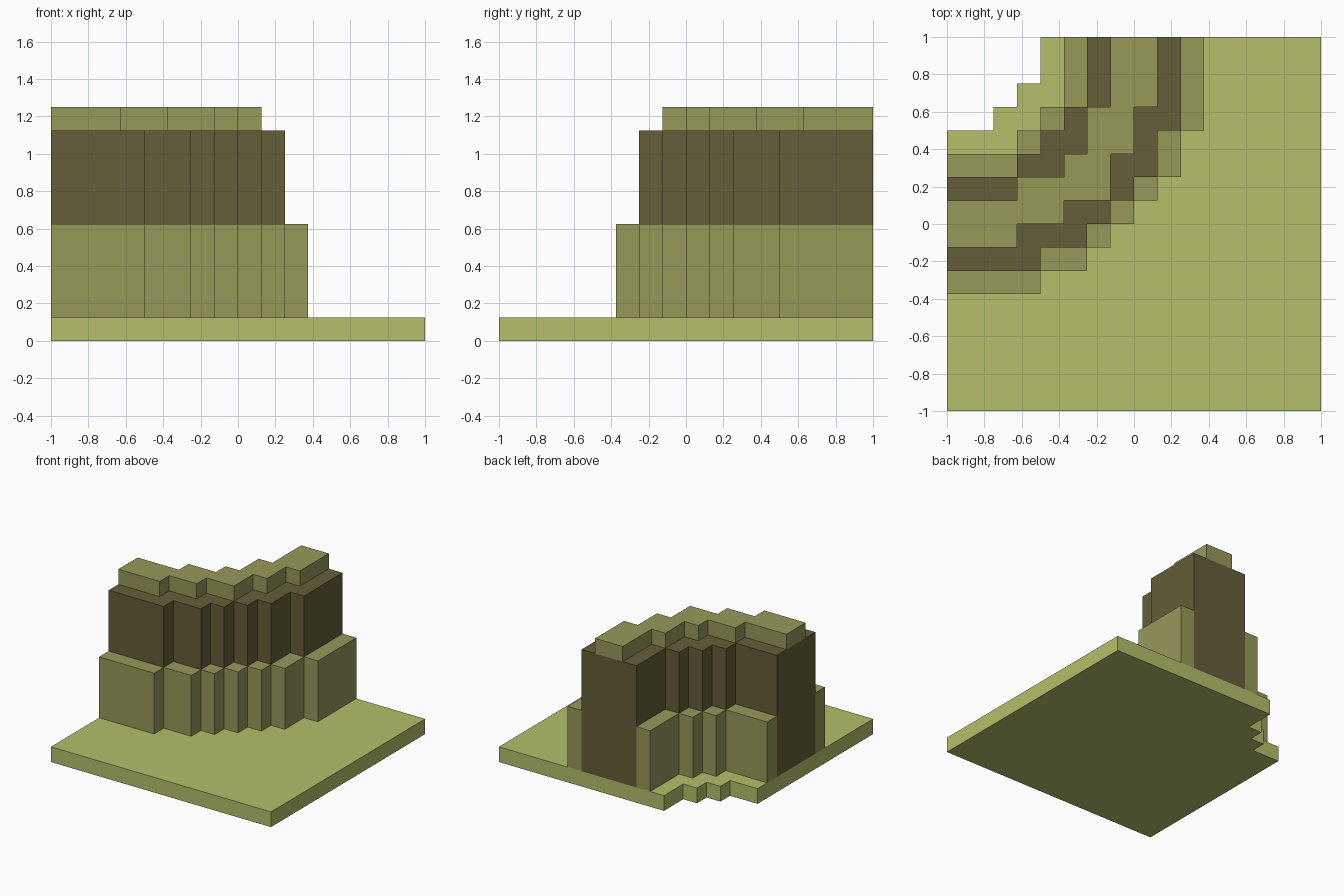
import bpy
import bmesh

cube = bpy.data.objects.get("Cube")
if cube:
    bpy.data.objects.remove(cube, do_unlink=True)

STEP = 0.125  # every part sits on this block grid


def make_material(name, rgb):
    material = bpy.data.materials.new(name)
    material.use_nodes = True
    material.diffuse_color = (*rgb, 1)
    shader = material.node_tree.nodes["Principled BSDF"]
    shader.inputs["Base Color"].default_value = (*rgb, 1)
    return material


grass = make_material("grass green", (0.462, 0.521, 0.147))
olive = make_material("olive", (0.31, 0.319, 0.102))
earth = make_material("dark earth", (0.13, 0.114, 0.041))


def make_layer(name, half_outline, bottom, top, materials, rule=None):
    """Extrude a stepped outline mirrored across the corner diagonal."""
    mirrored = [(-y, -x) for x, y in half_outline[-2:0:-1]]
    bm = bmesh.new()
    verts = [bm.verts.new((x * STEP, y * STEP, bottom * STEP))
             for x, y in half_outline + mirrored]
    floor = bm.faces.new(verts)
    result = bmesh.ops.extrude_face_region(bm, geom=[floor], use_keep_orig=True)
    raised = [item for item in result["geom"] if isinstance(item, bmesh.types.BMVert)]
    bmesh.ops.translate(bm, vec=(0, 0, (top - bottom) * STEP), verts=raised)
    bmesh.ops.recalc_face_normals(bm, faces=bm.faces)
    if rule:
        for face in bm.faces:
            face.material_index = rule(face)
    mesh = bpy.data.meshes.new(name)
    bm.to_mesh(mesh)
    bm.free()
    for material in materials:
        mesh.materials.append(material)
    layer = bpy.data.objects.new(name, mesh)
    bpy.context.scene.collection.objects.link(layer)
    return layer


def core_end(face):
    """The middle panel of each cut end shows the dark core."""
    center = face.calc_center_median()
    on_left_end = center.x < -0.99 and abs(center.y) < 0.1
    on_back_end = center.y > 0.99 and abs(center.x) < 0.1
    return int(on_left_end or on_back_end)


# Ground slab with a stepped back corner
make_layer("ground_slab",
           [(-5, 5), (-6, 5), (-6, 4), (-8, 4), (-8, -8), (8, -8)],
           0, 1, [grass])

# Lower cliff tier, its ends split where the core shows
make_layer("lower_cliff",
           [(-4, 4), (-5, 4), (-5, 3), (-8, 3), (-8, 2), (-8, -2), (-8, -3),
            (-4, -3), (-4, -2), (-2, -2), (-2, -1), (-1, -1), (-1, 0), (0, 0)],
           1, 5, [olive, earth], core_end)

# Upper dark cliff tier
make_layer("upper_cliff",
           [(-4, 4), (-4, 3), (-5, 3), (-5, 2), (-8, 2), (-8, -2),
            (-4, -2), (-4, -1), (-2, -1), (-2, 0), (-1, 0), (-1, 1)],
           5, 9, [earth])

# Narrow ridge on top
make_layer("ridge_cap",
           [(-3, 3), (-3, 2), (-5, 2), (-5, 1), (-8, 1), (-8, -1),
            (-5, -1), (-5, 0), (-3, 0), (-3, 1), (-1, 1)],
           9, 10, [olive])
